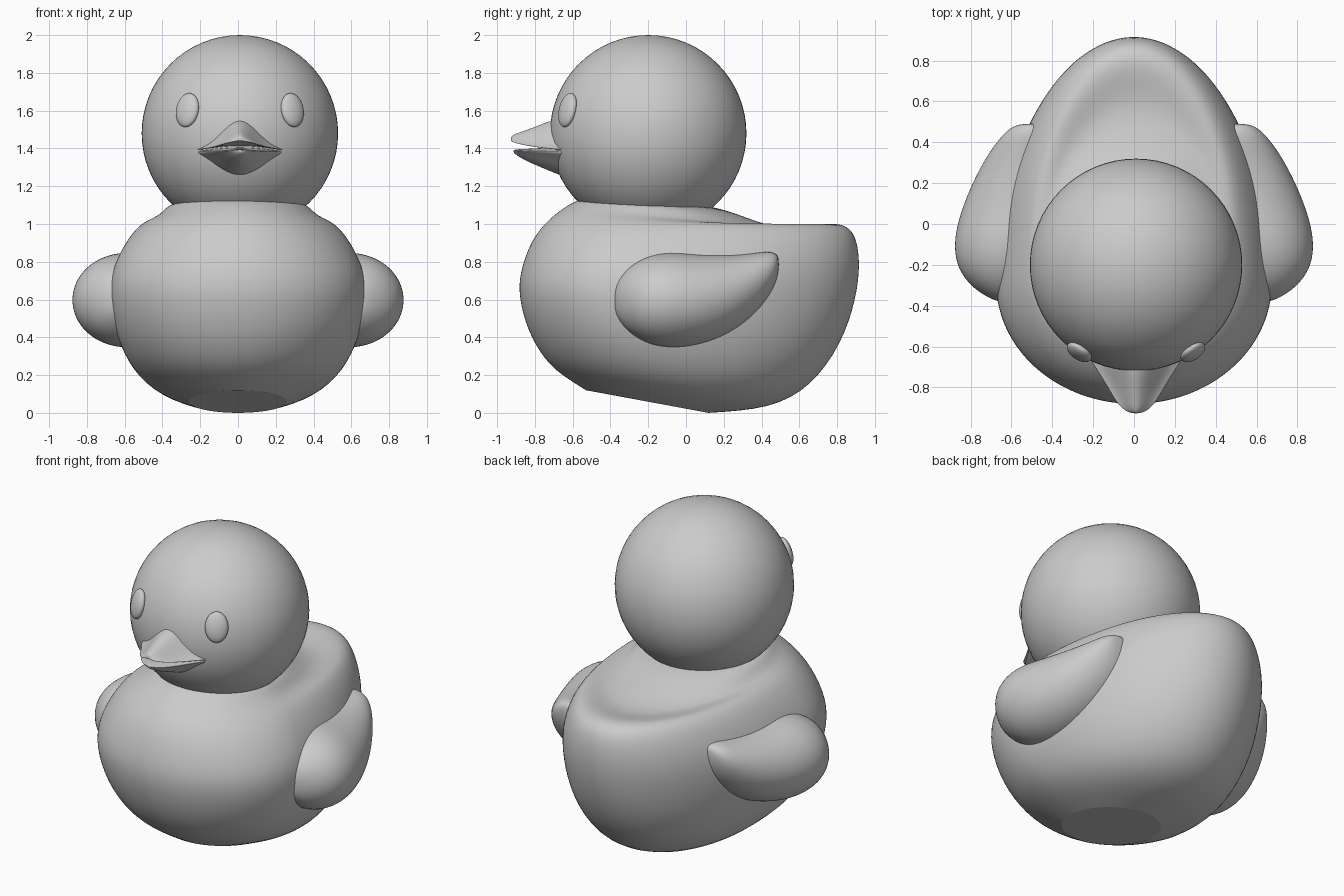
import bpy, bmesh
from math import sin, cos, pi, sqrt
from mathutils import Vector

if "Cube" in bpy.data.objects:
    bpy.data.objects.remove(bpy.data.objects["Cube"])

CX = 0.01  # the head and face sit slightly off the centre line


def loft(name, rings, levels=2, crease_start=False):
    """Skin a list of closed rings, cap both ends and smooth the result."""
    bm = bmesh.new()
    loops = [[bm.verts.new(p) for p in ring] for ring in rings]
    n = len(loops[0])
    for a, b in zip(loops, loops[1:]):
        for i in range(n):
            j = (i + 1) % n
            bm.faces.new((a[i], a[j], b[j], b[i]))
    first = bm.faces.new(loops[0])
    bm.faces.new(loops[-1])
    if crease_start:
        layer = bm.edges.layers.float.new("crease_edge")
        for e in first.edges:
            e[layer] = 1.0
            e.smooth = False
    bmesh.ops.recalc_face_normals(bm, faces=bm.faces)
    for f in bm.faces:
        f.smooth = True
    me = bpy.data.meshes.new(name)
    bm.to_mesh(me)
    bm.free()
    ob = bpy.data.objects.new(name, me)
    bpy.context.collection.objects.link(ob)
    sub = ob.modifiers.new("Subdivision", "SUBSURF")
    sub.levels = sub.render_levels = levels
    return ob


def sphere(name, loc, scale):
    bpy.ops.mesh.primitive_uv_sphere_add(segments=64, ring_count=32, radius=1, location=loc)
    ob = bpy.context.object
    ob.name = name
    ob.scale = scale
    bpy.ops.object.shade_smooth()
    return ob


# Body: tilted elliptical rings, from the flat base over the tail rim to the neck
def body_ring(w, yf, yb, zf, zb, centre):
    yc = yf + centre * (yb - yf)
    ring = []
    for i in range(40):
        t = 2 * pi * i / 40
        y = yc + sin(t) * ((yb - yc) if sin(t) > 0 else (yc - yf))
        ring.append((w * cos(t), y, zf + (zb - zf) * (y - yf) / (yb - yf)))
    return ring


# half width, front y, back y, front z, back z, position of widest point
body_data = [
    (0.26, -0.53, 0.12, 0.12, 0.00, 0.50),
    (0.43, -0.66, 0.45, 0.20, 0.02, 0.45),
    (0.56, -0.75, 0.67, 0.28, 0.14, 0.40),
    (0.65, -0.84, 0.83, 0.43, 0.37, 0.36),
    (0.685, -0.89, 0.905, 0.62, 0.60, 0.33),
    (0.67, -0.88, 0.928, 0.75, 0.79, 0.33),
    (0.595, -0.83, 0.905, 0.89, 0.94, 0.33),
    (0.54, -0.78, 0.85, 0.965, 0.995, 0.34),
    (0.50, -0.74, 0.77, 1.01, 1.005, 0.35),
    (0.46, -0.69, 0.66, 1.055, 0.98, 0.37),
    (0.425, -0.64, 0.53, 1.09, 0.965, 0.40),
    (0.385, -0.59, 0.32, 1.12, 1.03, 0.46),
    (0.34, -0.54, 0.13, 1.135, 1.11, 0.50),
]
loft("body", [body_ring(*d) for d in body_data], crease_start=True)

# Head
head_centre = Vector((CX, -0.2, 1.48))
sphere("head", head_centre, (0.52,) * 3)

# Eyes: flattened ellipsoids lying on the head surface
for side, label in ((-1, "left"), (1, "right")):
    normal = Vector((side * 0.278, -0.427, 0.123))
    eye = sphere(label + "_eye", head_centre + normal, (0.068, 0.033, 0.092))
    eye.rotation_mode = "QUATERNION"
    eye.rotation_quaternion = normal.to_track_quat("Y", "Z")


# Wings: elliptical sections along y, mirrored to the other side
def wing_ring(y, z0, z1, x_out):
    xc = 0.64 - 0.14 * (y + 0.375) / 0.865
    return [(xc + (x_out - xc) * cos(a), y, (z0 + z1) / 2 + (z1 - z0) / 2 * sin(a))
            for a in (2 * pi * i / 24 for i in range(24))]


wing_data = [
    (-0.380, 0.56, 0.64, 0.66),
    (-0.365, 0.50, 0.70, 0.71),
    (-0.30, 0.42, 0.78, 0.81),
    (-0.20, 0.36, 0.835, 0.875),
    (-0.08, 0.34, 0.855, 0.885),
    (0.05, 0.352, 0.84, 0.855),
    (0.20, 0.40, 0.835, 0.795),
    (0.33, 0.485, 0.842, 0.725),
    (0.42, 0.585, 0.855, 0.66),
    (0.47, 0.67, 0.85, 0.61),
    (0.492, 0.75, 0.825, 0.555),
]
wings = loft("wings", [wing_ring(*d) for d in wing_data])
wings.modifiers.new("Mirror", "MIRROR")


# Beak halves: sections along y with a bell-shaped ridge or a rounded underside
def beak_ring(y, w, z, h, upper):
    us = [-1 + i / 6 for i in range(13)]
    arch = 0.02 * min(1, w / 0.2)
    inner = [(CX + w * u, y, z + arch * cos(pi * u / 2)) for u in us]
    if upper:
        outer = [(CX + w * u, y, z + 0.01 * sqrt(1 - u * u) + h * (1 + cos(pi * u)) / 2)
                 for u in us]
    else:
        outer = [(CX + w * u, y, z - h * cos(pi * u / 2) ** 1.2) for u in us]
    return outer + inner[-2:0:-1]


upper_data = [
    (-0.60, 0.265, 1.385, 0.165),
    (-0.66, 0.24, 1.39, 0.16),
    (-0.72, 0.20, 1.395, 0.145),
    (-0.80, 0.145, 1.405, 0.10),
    (-0.87, 0.105, 1.418, 0.062),
    (-0.91, 0.065, 1.43, 0.035),
    (-0.928, 0.025, 1.437, 0.015),
]
lower_data = [
    (-0.60, 0.265, 1.38, 0.14),
    (-0.67, 0.23, 1.385, 0.128),
    (-0.74, 0.18, 1.386, 0.098),
    (-0.82, 0.13, 1.386, 0.065),
    (-0.88, 0.085, 1.388, 0.036),
    (-0.915, 0.035, 1.39, 0.012),
]
loft("upper_beak", [beak_ring(*d, True) for d in upper_data])
loft("lower_beak", [beak_ring(*d, False) for d in lower_data])
